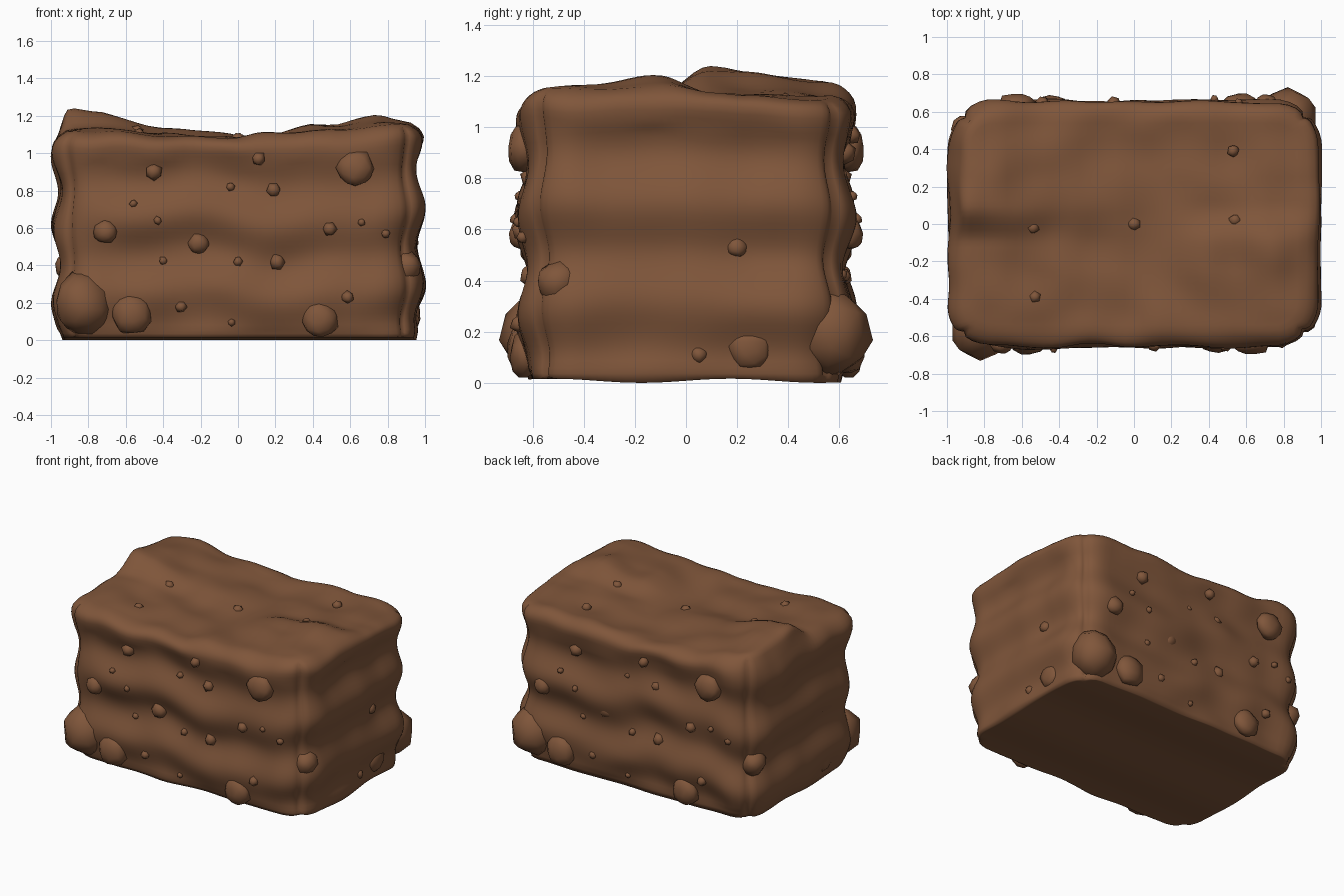
import bpy, bmesh, math, random
from mathutils import Vector, noise

if "Cube" in bpy.data.objects:
    bpy.data.objects.remove(bpy.data.objects["Cube"])

random.seed(4)
soil = bpy.data.materials.new("soil brown")
soil.diffuse_color = (0.215, 0.093, 0.043, 1)
soil.use_nodes = True
soil.node_tree.nodes["Principled BSDF"].inputs["Base Color"].default_value = soil.diffuse_color

HX, HY, HZ = 0.97, 0.635, 0.55        # half sizes of the block
R, CORNER = 0.075, 0.22               # rounding of edges and of the upright corners


def lerp_table(t, table):
    for (a, va), (b, vb) in zip(table, table[1:]):
        if t <= b:
            return va + (vb - va) * max(0, (t - a) / (b - a))
    return table[-1][1]


# crest heights of the back half and of the front half along x
BACK = [(-1, 1.20), (-.9, 1.24), (-.72, 1.23), (-.55, 1.16), (-.4, 1.12), (-.2, 1.11),
        (0, 1.09), (.4, 1.10), (.7, 1.13), (1, 1.14)]
FRONT = [(-1, 1.12), (-.7, 1.14), (-.45, 1.10), (0, 1.08), (.2, 1.10), (.38, 1.15),
         (.55, 1.15), (.75, 1.20), (.92, 1.18), (1, 1.16)]


def height(x, y):
    k = min(1, max(0, y / 0.2 + 0.5))
    k = k * k * (3 - 2 * k)
    crest = lerp_table(x, BACK) * k + lerp_table(x, FRONT) * (1 - k)
    drop = max(0, abs(y) - 0.15) / 0.5
    return crest - drop * max(0, crest - 1.1) * 0.6


def ripple(x, y, z):
    """Outward swell of the three soil layers, wavering along the long faces."""
    sag = 0.035 * math.sin(5 * x) + 0.02 * math.sin(11 * x - y)
    n = noise.noise(Vector((x * 3.5, y * 3.5, z * 4)))
    return 0.022 * math.cos(math.tau * (z + sag - 0.25) / 0.4) + 0.025 * n


def finish(bm, name):
    me = bpy.data.meshes.new(name)
    bm.to_mesh(me)
    bm.free()
    me.materials.append(soil)
    me.polygons.foreach_set("use_smooth", [True] * len(me.polygons))
    ob = bpy.data.objects.new(name, me)
    bpy.context.collection.objects.link(ob)
    return ob


def clamped(p, *half):
    return Vector([max(-h, min(h, c)) for c, h in zip(p, half)])


# soil block: subdivided cube, rounded, then layered and given an uneven top
bm = bmesh.new()
bmesh.ops.create_cube(bm, size=2)
bmesh.ops.subdivide_edges(bm, edges=bm.edges[:], cuts=39, use_grid_fill=True)
for v in bm.verts:
    p = Vector((v.co.x * HX, v.co.y * HY, v.co.z * HZ))
    q = clamped(p, HX - R, HY - R, HZ - R)
    out = (p - q).normalized()
    p = q + out * R
    # turn the square plan corners into round ones
    c = clamped(p.xy, HX - CORNER, HY - CORNER)
    d = p.xy - c
    if d.length > 1e-6:
        d *= max(abs(d.x), abs(d.y)) / d.length
    p.x, p.y = c + d
    t = (p.z + HZ) / (2 * HZ)
    z = t * height(p.x, p.y)
    swell = d.normalized() * ripple(p.x, p.y, z) * out.xy.length
    p.x += swell.x
    p.y += swell.y
    if t > 0.85:
        z += 0.03 * noise.noise(Vector((p.x * 4, p.y * 4, 7)))
    if t < 0.02:
        z = 0.008 + 0.008 * math.sin(9 * p.y)
    v.co = (p.x, p.y, z)
finish(bm, "soil_block")


def stone(name, pos, radii, detail=2):
    """Lumpy pebble, set at pos and repeated half a turn around z."""
    bm = bmesh.new()
    bmesh.ops.create_icosphere(bm, subdivisions=detail, radius=1)
    spin = Vector((1, 0.3, 0.2)).rotation_difference(
        Vector([random.uniform(-1, 1) for _ in range(3)]))
    for v in bm.verts:
        c = v.co * random.uniform(0.92, 1.1)
        c.rotate(spin)
        v.co = Vector(pos) + Vector([a * b for a, b in zip(c, radii)])
    ob = finish(bm, name)
    twin = ob.copy()
    twin.name = name + "_opposite"
    twin.rotation_euler.z = math.pi
    bpy.context.collection.objects.link(twin)


# pebbles on the long faces: x, z, radius
FACE = [(-.57, .14, .108), (.44, .11, .095), (.63, .92, .10), (-.21, .52, .055),
        (-.71, .58, .062), (-.45, .9, .05), (.11, .97, .038), (.19, .805, .042),
        (-.04, .82, .026), (-.56, .73, .022), (-.43, .64, .023), (-.40, .425, .024),
        (0, .42, .028), (.21, .42, .045), (.49, .595, .038), (.66, .63, .022),
        (.79, .57, .025), (.585, .23, .036), (-.305, .18, .032), (-.035, .095, .022)]
for i, (x, z, r) in enumerate(FACE):
    y = -(HY + ripple(x, -HY, z))
    stone(f"face_pebble_{i}", (x, y, z), (r, min(r, 0.03 + r * 0.3), r), 2 if r > .05 else 1)

# pebbles on the short ends: y, z, radius
for i, (y, z, r) in enumerate([(.2, .53, .04), (.25, .135, .085), (.05, .11, .034)]):
    stone(f"end_pebble_{i}", (HX - .015 + ripple(HX, y, z), y, z), (min(r, .04), r, r))

# big corner stones
stone("corner_boulder", (-.83, -.57, .195), (.15, .15, .172))
stone("corner_stone", (.9, -.5, .39), (.075, .085, .085))

# pebbles on top
for i, (x, y) in enumerate([(.53, .39), (.54, .02)]):
    stone(f"top_pebble_{i}", (x, y, height(x, y) - .01), (.036, .036, .036), 1)
stone("top_pebble_middle", (0, 0, height(0, 0) - .01), (.04, .036, .036), 1)
